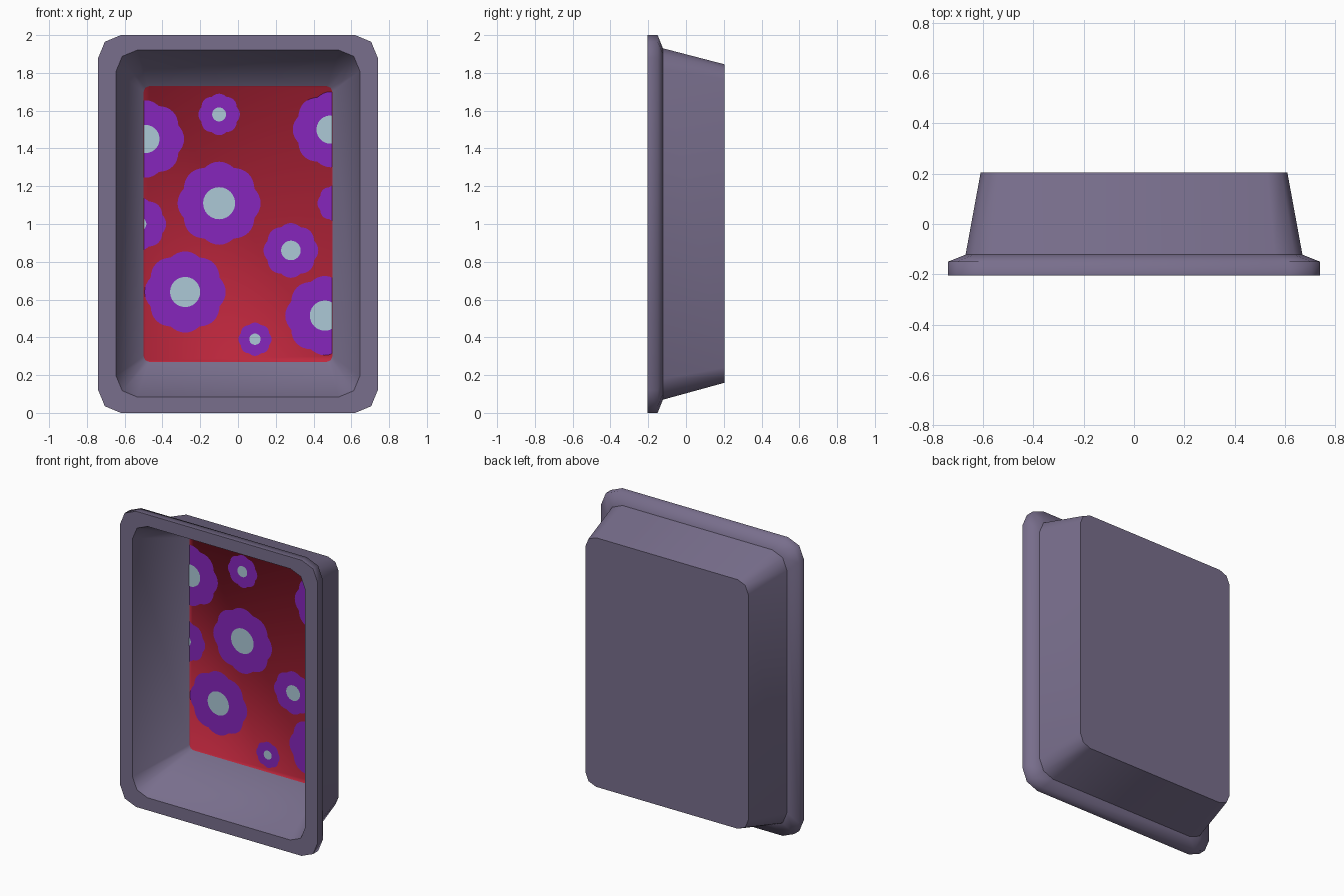
import bpy, bmesh, math

if "Cube" in bpy.data.objects:
    bpy.data.objects.remove(bpy.data.objects["Cube"])


def material(name, rgb):
    m = bpy.data.materials.new(name)
    lin = [(c / 255 / 12.92) if c < 11 else ((c / 255 + 0.055) / 1.055) ** 2.4 for c in rgb]
    m.diffuse_color = (*lin, 1)
    m.use_nodes = True
    m.node_tree.nodes["Principled BSDF"].inputs["Base Color"].default_value = m.diffuse_color
    return m


LAVENDER = material("dusty_lavender", (120, 110, 140))
RED = material("crimson", (188, 38, 60))
PURPLE = material("violet", (134, 38, 188))
PALE = material("pale_blue", (172, 200, 214))


def ring(bm, hw, z0, z1, r, y):
    """Rounded rectangle loop in the xz plane, three points per corner."""
    corners = [(hw - r, z1 - r), (-hw + r, z1 - r), (-hw + r, z0 + r), (hw - r, z0 + r)]
    loop = []
    for i, (cx, cz) in enumerate(corners):
        for k in range(3):
            a = math.radians(90 * i + 45 * k)
            loop.append(bm.verts.new((cx + r * math.cos(a), y, cz + r * math.sin(a))))
    return loop


def finish(bm, name, mats):
    me = bpy.data.meshes.new(name)
    bm.to_mesh(me)
    bm.free()
    for m in mats:
        me.materials.append(m)
    ob = bpy.data.objects.new(name, me)
    bpy.context.collection.objects.link(ob)
    return ob


# Tray shell: lofted from the back panel, round the rim, to the inner floor
# half width, z bottom, z top, corner radius, y, sharp edge
SECTIONS = [
    (0.61, 0.16, 1.845, 0.08, 0.205, True),
    (0.67, 0.07, 1.93, 0.11, -0.122, True),
    (0.74, 0.00, 2.00, 0.12, -0.15, False),
    (0.74, 0.00, 2.00, 0.12, -0.205, True),
    (0.645, 0.085, 1.92, 0.11, -0.205, True),
    (0.50, 0.27, 1.73, 0.03, 0.195, False),
]
bm = bmesh.new()
loops = [ring(bm, *s[:5]) for s in SECTIONS]
for a, b in zip(loops, loops[1:]):
    for i in range(12):
        j = (i + 1) % 12
        bm.faces.new((a[i], a[j], b[j], b[i]))
bm.faces.new(loops[0])
floor = bm.faces.new(loops[-1])
floor.material_index = 1
bmesh.ops.recalc_face_normals(bm, faces=bm.faces)
for f in bm.faces:
    f.smooth = True
for lp, s in zip(loops, SECTIONS):
    if s[5]:
        for i in range(12):
            bm.edges.get((lp[i], lp[(i + 1) % 12])).smooth = False
finish(bm, "tray", [LAVENDER, RED])


# Flowers: thin scalloped patches on the floor, cut off at its side edges
def patch(bm, cx, cz, radius, y, wave, n):
    verts = []
    for i in range(n):
        a = 2 * math.pi * i / n
        r = radius * (1 - wave + wave * abs(math.cos(4 * a)) * 1.0)
        x = max(-0.498, min(0.498, cx + r * math.cos(a)))
        verts.append(bm.verts.new((x, y, cz + r * math.sin(a))))
    f = bm.faces.new(verts)
    f.normal_update()
    if f.normal.y > 0:
        f.normal_flip()


# centre x, centre z, petal radius, middle radius
FLOWERS = [
    (-0.10, 1.58, 0.11, 0.037), (-0.10, 1.11, 0.22, 0.085),
    (0.28, 0.86, 0.145, 0.052), (-0.28, 0.64, 0.215, 0.08),
    (0.09, 0.39, 0.088, 0.03), (-0.49, 1.45, 0.205, 0.075),
    (0.49, 1.50, 0.20, 0.075), (0.46, 0.515, 0.21, 0.08),
    (0.52, 1.11, 0.10, 0), (-0.52, 1.00, 0.14, 0.035),
]
petals, middles = bmesh.new(), bmesh.new()
for cx, cz, big, small in FLOWERS:
    patch(petals, cx, cz, big, 0.192, 0.08, 64)
    if small:
        patch(middles, cx, cz, small, 0.189, 0, 24)
finish(petals, "flower_petals", [PURPLE])
finish(middles, "flower_middles", [PALE])
